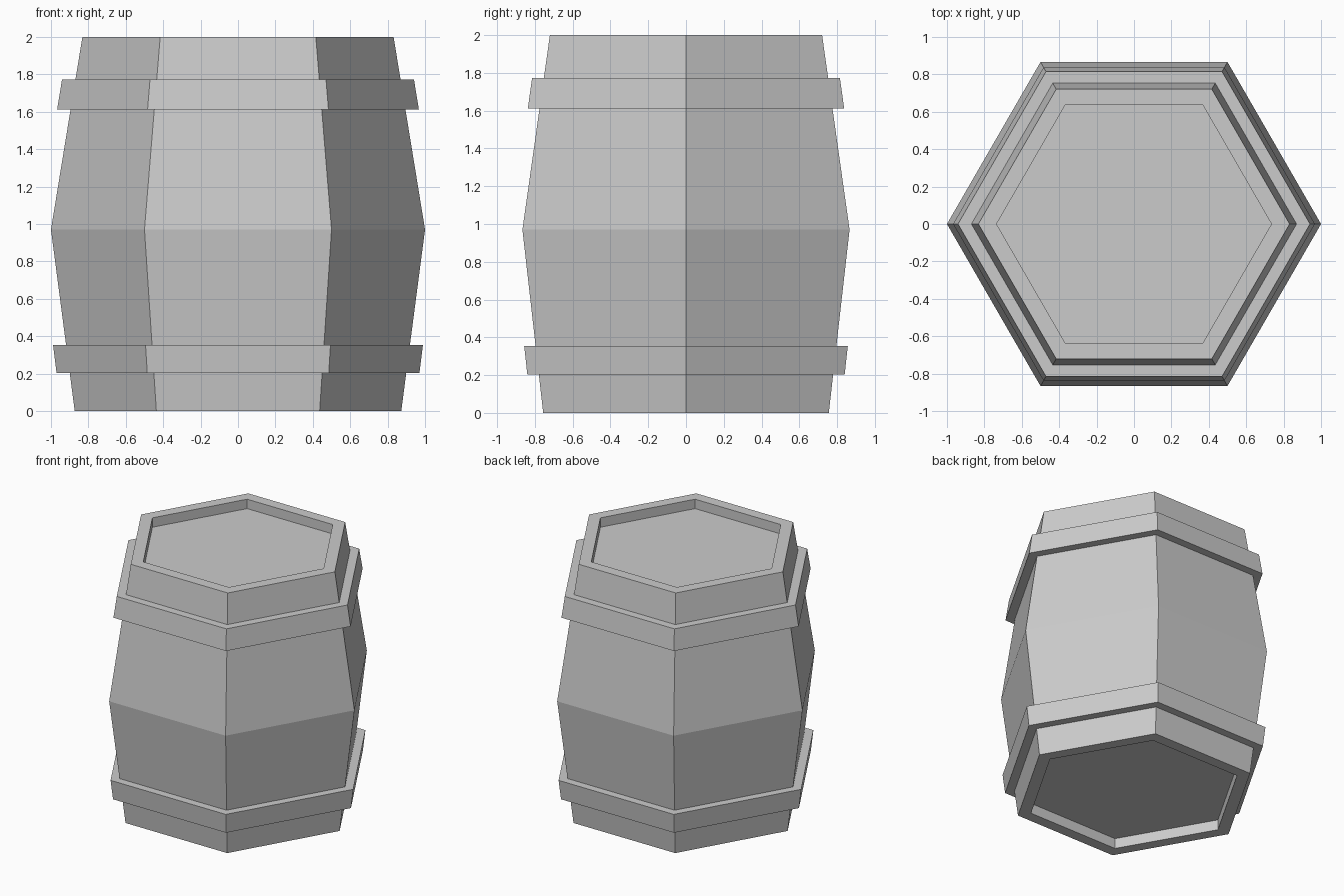
import bpy, bmesh
from math import cos, sin, pi

if "Cube" in bpy.data.objects:
    bpy.data.objects.remove(bpy.data.objects["Cube"])

SIDES = 6


def hex_part(name, profile, closed=False):
    """Sweep a (radius, z) profile round six sides; close it as a ring or cap both ends."""
    bm = bmesh.new()
    rings = [[bm.verts.new((r * cos(2 * pi * i / SIDES), r * sin(2 * pi * i / SIDES), z))
              for i in range(SIDES)] for r, z in profile]
    pairs = list(zip(rings, rings[1:]))
    if closed:
        pairs.append((rings[-1], rings[0]))
    for a, b in pairs:
        for i in range(SIDES):
            j = (i + 1) % SIDES
            bm.faces.new((a[i], a[j], b[j], b[i]))
    if not closed:
        bm.faces.new(rings[0][::-1])
        bm.faces.new(rings[-1])
    bmesh.ops.recalc_face_normals(bm, faces=bm.faces)
    mesh = bpy.data.meshes.new(name)
    bm.to_mesh(mesh)
    bm.free()
    obj = bpy.data.objects.new(name, mesh)
    bpy.context.collection.objects.link(obj)
    return obj


# Barrel body: recessed base, bulging staves, rim and recessed lid
hex_part("barrel_body", [
    (0.775, 0.08), (0.775, 0.0), (0.873, 0.0), (1.0, 0.97),
    (0.832, 2.0), (0.735, 2.0), (0.735, 1.927)])


# Hoops: sloped bands whose inner faces are sunk into the staves
def hoop(name, r_low, z_low, r_high, z_high, depth=0.09):
    hex_part(name, [(r_low, z_low), (r_high, z_high),
                    (r_high - depth, z_high), (r_low - depth, z_low)], closed=True)


hoop("lower_hoop", 0.97, 0.203, 0.989, 0.354)
hoop("upper_hoop", 0.967, 1.612, 0.941, 1.772)
